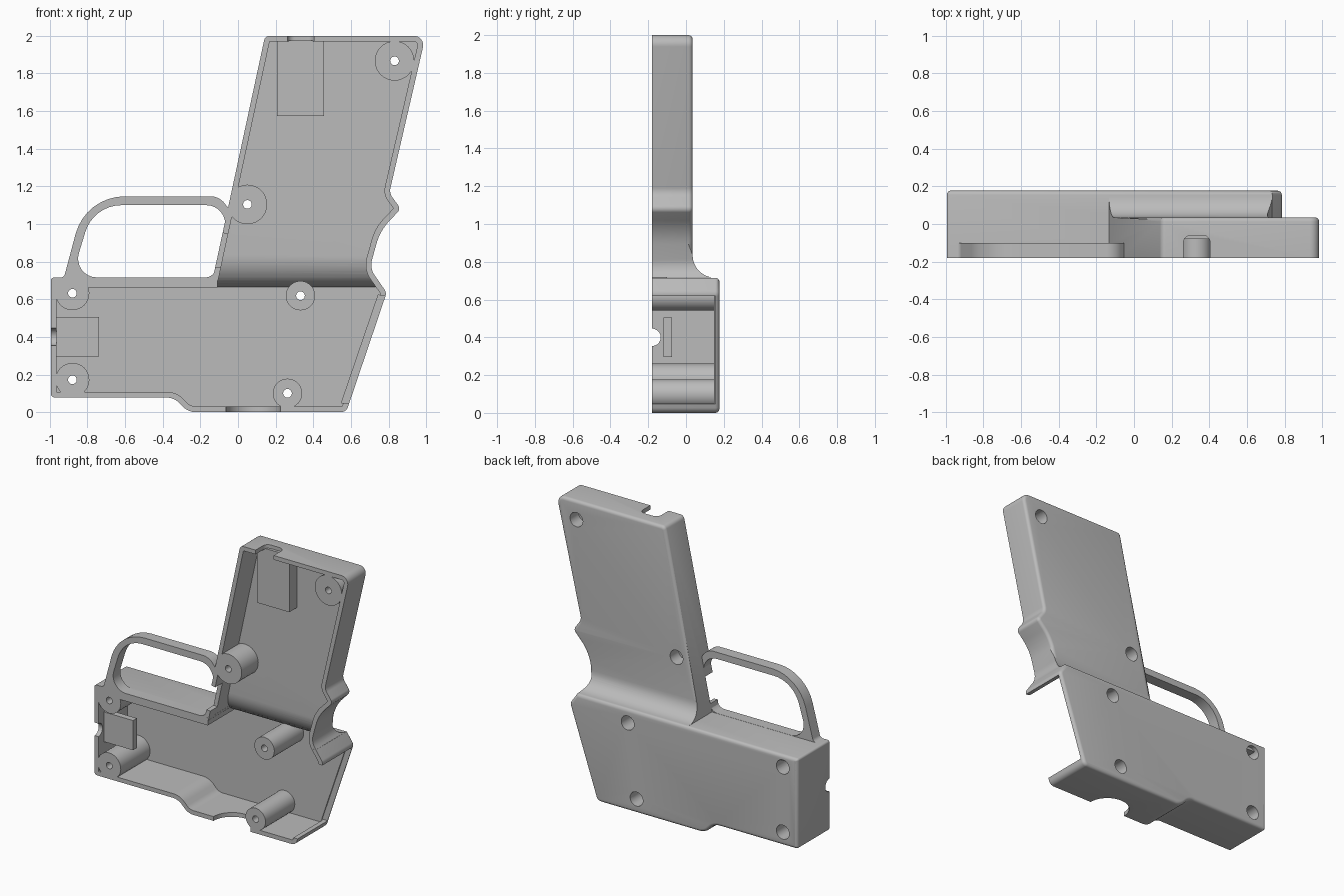
import bpy, bmesh, math
from mathutils import Vector

if "Cube" in bpy.data.objects:
    bpy.data.objects.remove(bpy.data.objects["Cube"])

grey = bpy.data.materials.new("plain grey")
grey.use_nodes = True
COLOUR = (0.5, 0.5, 0.5, 1)
grey.diffuse_color = COLOUR
grey.node_tree.nodes["Principled BSDF"].inputs["Base Color"].default_value = COLOUR

FRONT, BODY_BACK, GRIP_BACK, WALL, TOP = -0.18, 0.177, 0.035, 0.03, 0.715
helpers = []


def rounded(corners, steps=8):
    """Turn (x, z, radius) corners into a filleted outline."""
    pts = []
    n = len(corners)
    for i, (x, z, r) in enumerate(corners):
        p = Vector((x, z))
        a = Vector(corners[i - 1][:2]) - p
        b = Vector(corners[(i + 1) % n][:2]) - p
        half = a.angle(b) / 2
        if r <= 0 or half > 1.56:
            pts.append(p)
            continue
        reach = min(r / math.tan(half), 0.47 * min(a.length, b.length))
        rad = reach * math.tan(half)
        mid = p + (a.normalized() + b.normalized()).normalized() * (rad / math.sin(half))
        s = p + a.normalized() * reach - mid
        e = p + b.normalized() * reach - mid
        turn = math.atan2(s.x * e.y - s.y * e.x, s.dot(e))
        for k in range(steps + 1):
            t = turn * k / steps
            pts.append(mid + Vector((s.x * math.cos(t) - s.y * math.sin(t),
                                     s.x * math.sin(t) + s.y * math.cos(t))))
    return pts


def inset(corners, t):
    """Offset a counter-clockwise corner list inwards."""
    out = []
    n = len(corners)
    for i, (x, z, r) in enumerate(corners):
        p = Vector((x, z))
        d0 = (p - Vector(corners[i - 1][:2])).normalized()
        d1 = (Vector(corners[(i + 1) % n][:2]) - p).normalized()
        n0, n1 = Vector((-d0.y, d0.x)), Vector((-d1.y, d1.x))
        q = p + (n0 + n1) * (t / (1 + n0.dot(n1)))
        convex = d0.x * d1.y - d0.y * d1.x > 0
        out.append((q.x, q.y, max(r - t, 0) if convex else r + t))
    return out


def to_object(bm, name, helper):
    bmesh.ops.recalc_face_normals(bm, faces=bm.faces)
    mesh = bpy.data.meshes.new(name)
    bm.to_mesh(mesh)
    bm.free()
    mesh.materials.append(grey)
    obj = bpy.data.objects.new(name, mesh)
    bpy.context.collection.objects.link(obj)
    if helper:
        obj.hide_render = True
        helpers.append(obj)
    return obj


def bevel_back(bm, level, zmin, size=0.022):
    edges = [e for e in bm.edges
             if all(abs(v.co.y - level) < 1e-4 for v in e.verts)
             and max(v.co.z for v in e.verts) > zmin]
    bmesh.ops.bevel(bm, geom=edges, offset=size, segments=4, profile=0.5,
                    affect='EDGES', clamp_overlap=False)


def extrude(pts, lo, hi, name, axis='Y', helper=False, bevel=False):
    bm = bmesh.new()
    place = (lambda a, b: (a, lo, b)) if axis == 'Y' else (lambda a, b: (lo, a, b))
    face = bm.faces.new([bm.verts.new(place(*p)) for p in pts])
    new = bmesh.ops.extrude_face_region(bm, geom=[face])["geom"]
    shift = (0, hi - lo, 0) if axis == 'Y' else (hi - lo, 0, 0)
    bmesh.ops.translate(bm, vec=shift, verts=[v for v in new if isinstance(v, bmesh.types.BMVert)])
    if bevel:
        bevel_back(bm, hi, -1)
    return to_object(bm, name, helper)


def box(x0, x1, y0, y1, z0, z1, name, helper=False):
    return extrude([(x0, z0), (x1, z0), (x1, z1), (x0, z1)], y0, y1, name, helper=helper)


def rods(items, name, helper=False):
    """Cylinders along y from (x, z, radius, y0, y1)."""
    bm = bmesh.new()
    for x, z, r, y0, y1 in items:
        ring = [(x + r * math.cos(k * math.tau / 32), z + r * math.sin(k * math.tau / 32)) for k in range(32)]
        ends = [[bm.verts.new((a, y, b)) for a, b in ring] for y in (y0, y1)]
        for end in ends:
            bm.faces.new(end)
        for k in range(32):
            j = (k + 1) % 32
            bm.faces.new((ends[0][k], ends[0][j], ends[1][j], ends[1][k]))
    return to_object(bm, name, helper)


def boolean(obj, other, op='DIFFERENCE'):
    mod = obj.modifiers.new("cut", 'BOOLEAN')
    mod.object, mod.operation, mod.solver = other, op, 'EXACT'
    bpy.context.view_layer.objects.active = obj
    bpy.ops.object.modifier_apply(modifier=mod.name)


def arc(cy, cz, ry, rz, steps=12):
    """Concave quarter curve from the body top up to the grip back."""
    return [(cy - ry * math.sin(k * math.pi / 2 / steps), cz - rz * math.cos(k * math.pi / 2 / steps))
            for k in range(steps + 1)]


# Full side outline: body, thumb swell, grip
outer = [(-0.995, 0.078, 0.02), (-0.34, 0.078, 0.1), (-0.265, 0, 0.1), (0.575, 0, 0.04),
         (0.79, 0.635, 0.04), (0.7, 0.765, 0.1), (0.755, 0.965, 0.4), (0.865, 1.08, 0.03),
         (0.804, 1.165, 0.06), (0.997, 2, 0.05), (0.144, 2, 0.03), (-0.133, TOP, 0),
         (-0.995, TOP, 0.015)]

# Cavity: inset outline, limited in depth by its own side profile
cavity = extrude(rounded(inset(outer, WALL)), -0.3, 0.4, "cavity", helper=True)
depth = [(-0.4, -0.5), (0.147, -0.5), (0.147, 0.665)] + arc(0.147, 0.835, 0.142, 0.17) + [(0.005, 2.5), (-0.4, 2.5)]
del depth[2]
boolean(cavity, extrude(depth, -2, 2, "cavity_depth", 'X', True), 'INTERSECT')

# Body shell
body = extrude(rounded(outer[:5] + [(0.735, TOP, 0)] + outer[-1:]), FRONT, BODY_BACK, "body_shell", bevel=True)
boolean(body, cavity)

# Grip shell with flared root
grip = extrude(rounded(outer), FRONT, 0.4, "grip_shell")
flare = [(-0.4, TOP + 0.0005)] + arc(0.155, 0.8355, 0.12, 0.12) + [(GRIP_BACK, 2.5), (-0.4, 2.5)]
boolean(grip, extrude(flare, -2, 2, "grip_depth", 'X', True), 'INTERSECT')
bm = bmesh.new()
bm.from_mesh(grip.data)
bevel_back(bm, GRIP_BACK, 0.85)
bm.to_mesh(grip.data)
bm.free()
boolean(grip, cavity)

# Thick ledge under the trigger opening
ledge = box(-0.975, -0.11, FRONT, 0.15, 0.662, 0.7, "top_ledge")

# Trigger guard loop
guard = extrude(rounded([(-0.97, 0.7, 0), (-0.97, TOP, 0), (-0.925, TOP, 0.06), (-0.81, 1.147, 0.27),
                         (-0.1, 1.147, 0.12), (-0.04, 1.07, 0), (-0.118, 0.7, 0)]), FRONT, -0.1, "trigger_guard")
opening = extrude(rounded([(-0.885, 0.716, 0.1), (-0.127, 0.716, 0.06), (-0.044, 1.1, 0.1),
                           (-0.768, 1.1, 0.2)]), -0.3, 0.0, "guard_opening", helper=True)
boolean(guard, opening)

# Trigger slot through the grip wall
slot = extrude([(-0.16, 0.775), (-0.06, 0.765), (-0.02, 0.94), (-0.12, 0.96)], -0.3, -0.1, "trigger_slot", helper=True)
boolean(grip, slot)
boolean(guard, slot)

# Open muzzle-side panel, left notch, bottom notch, top notch
panel = extrude([(0.55, 0.05), (0.8, 0.04), (0.95, 0.6), (0.745, 0.622)], -0.3, 0.155, "side_opening", helper=True)
boolean(body, panel)


def round_notch(x, z, r, vertical, name):
    bm = bmesh.new()
    bmesh.ops.create_cone(bm, cap_ends=True, segments=48, radius1=r, radius2=r, depth=0.1)
    if not vertical:
        bmesh.ops.rotate(bm, verts=bm.verts, matrix=Vector((0, 0, 1)).rotation_difference(Vector((1, 0, 0))).to_matrix())
    bmesh.ops.translate(bm, verts=bm.verts, vec=(x, FRONT, z))
    return to_object(bm, name, True)


boolean(body, round_notch(-0.995, 0.4, 0.046, False, "left_notch"))
boolean(body, round_notch(0.08, 0, 0.145, True, "bottom_notch"))
top_cut = [(0.263, -0.3), (0.405, -0.3), (0.405, -0.06), (0.263, -0.06)]
notch = extrude(rounded([(x, y, 0.04 if y > -0.1 else 0) for x, y in top_cut]), 0, 0.1, "top_notch", helper=True)
for v in notch.data.vertices:
    x, d, y = v.co
    v.co = (x, y, 1.95 + d)
notch.data.flip_normals()
boolean(grip, notch)

# Screw bosses, drilled through and counterbored from the back
screws = [(0.832, 1.867, 0.105, False), (0.05, 1.104, 0.105, False), (0.332, 0.619, 0.078, True),
          (-0.88, 0.632, 0.09, True), (-0.88, 0.172, 0.09, True), (0.263, 0.1, 0.078, True)]
bosses = rods([(x, z, r, FRONT, 0.155 if deep else 0.012) for x, z, r, deep in screws], "screw_bosses")
boolean(bosses, extrude(rounded(inset(outer, 0.004)), -0.3, 0.3, "boss_limit", helper=True), 'INTERSECT')
bores = rods([(x, z, 0.023, -0.3, 0.3) for x, z, r, deep in screws], "bores", True)
sinks = rods([(x, z, 0.05, 0.06 if deep else -0.06, 0.3) for x, z, r, deep in screws], "counterbores", True)
for part in (body, grip, bosses):
    boolean(part, bores)
    boolean(part, sinks)

# Inner mounting blocks
side_plate = box(-0.975, -0.738, -0.118, -0.075, 0.295, 0.505, "side_plate")
grip_block = box(0.206, 0.457, -0.08, 0.01, 1.575, 1.975, "grip_block")

for h in helpers:
    bpy.data.objects.remove(h)

# Shading
for obj in (body, grip, ledge, guard, bosses, side_plate, grip_block):
    bpy.ops.object.select_all(action='DESELECT')
    obj.select_set(True)
    bpy.context.view_layer.objects.active = obj
    bpy.ops.object.shade_smooth_by_angle(angle=math.radians(32))
